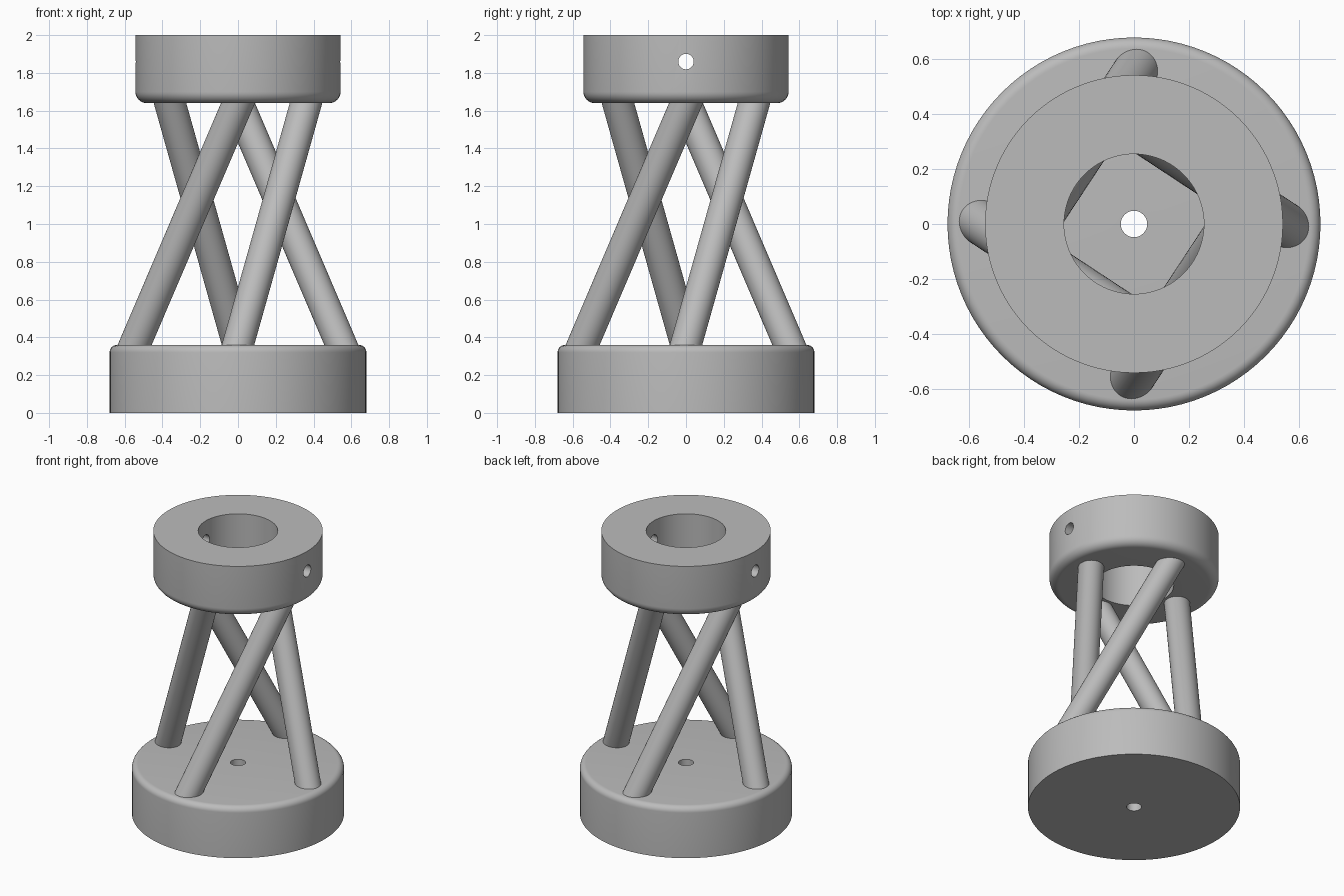
import bpy
import bmesh
from math import cos, sin, pi, radians
from mathutils import Vector

cube = bpy.data.objects.get("Cube")
if cube:
    bpy.data.objects.remove(cube, do_unlink=True)

SIDES = 96
BASE_TOP, RING_BOTTOM = 0.36, 1.64

grey = bpy.data.materials.new("grey")
grey.use_nodes = True
grey.diffuse_color = (0.5, 0.5, 0.5, 1)
grey.node_tree.nodes["Principled BSDF"].inputs["Base Color"].default_value = (0.5, 0.5, 0.5, 1)


def finish(obj):
    obj.data.materials.append(grey)
    bpy.ops.object.select_all(action="DESELECT")
    obj.select_set(True)
    bpy.context.view_layer.objects.active = obj
    bpy.ops.object.shade_smooth_by_angle(angle=radians(30))


def fillet(cx, cz, r, start, steps=8):
    """Quarter circle of (radius, height) points, counterclockwise."""
    return [(cx + r * cos(start + pi / 2 * i / steps),
             cz + r * sin(start + pi / 2 * i / steps)) for i in range(steps + 1)]


def lathe(name, profile):
    """Spin a closed (radius, height) profile around z."""
    bm = bmesh.new()
    rings = [[bm.verts.new((r * cos(2 * pi * k / SIDES), r * sin(2 * pi * k / SIDES), z))
              for k in range(SIDES)] for r, z in profile]
    for a, b in zip(rings, rings[1:] + rings[:1]):
        for k in range(SIDES):
            n = (k + 1) % SIDES
            bm.faces.new((a[k], a[n], b[n], b[k]))
    bmesh.ops.recalc_face_normals(bm, faces=bm.faces)
    mesh = bpy.data.meshes.new(name)
    bm.to_mesh(mesh)
    bm.free()
    obj = bpy.data.objects.new(name, mesh)
    bpy.context.collection.objects.link(obj)
    return obj


def rod(name, start, end, radius, sides=48):
    """Cylinder between two points."""
    axis = end - start
    bpy.ops.mesh.primitive_cylinder_add(vertices=sides, radius=radius, depth=axis.length,
                                        location=(start + end) / 2)
    obj = bpy.context.object
    obj.name = name
    obj.rotation_mode = "QUATERNION"
    obj.rotation_quaternion = axis.to_track_quat("Z", "Y")
    return obj


# Base disc with rounded top rim and a small centre hole
base = lathe("base", [(0.048, 0), (0.68, 0)]
             + fillet(0.64, BASE_TOP - 0.04, 0.04, 0) + [(0.048, BASE_TOP)])
finish(base)

# Top collar with rounded lower rim and a wide bore
collar = lathe("collar", [(0.255, RING_BOTTOM)]
               + fillet(0.543 - 0.06, RING_BOTTOM + 0.06, 0.06, -pi / 2)
               + [(0.543, 2), (0.255, 2)])

# Cross hole through both walls of the collar
cutter = rod("cross_hole_cutter", Vector((-0.8, 0, 1.86)), Vector((0.8, 0, 1.86)), 0.041)
cutter.hide_render = True
cutter.hide_set(True)
cut = collar.modifiers.new("cross_hole", "BOOLEAN")
cut.object = cutter
cut.solver = "EXACT"
finish(collar)

# Four struts, each twisting a quarter turn from base to collar
for i, side in enumerate(("front", "left", "back", "right")):
    a = -pi / 2 + i * pi / 2
    low = Vector((0.547 * cos(a), 0.547 * sin(a), BASE_TOP))
    high = Vector((-0.36 * sin(a), 0.36 * cos(a), RING_BOTTOM))
    extra = (high - low) * 0.035
    finish(rod(side + "_strut", low - extra, high + extra, 0.083))
